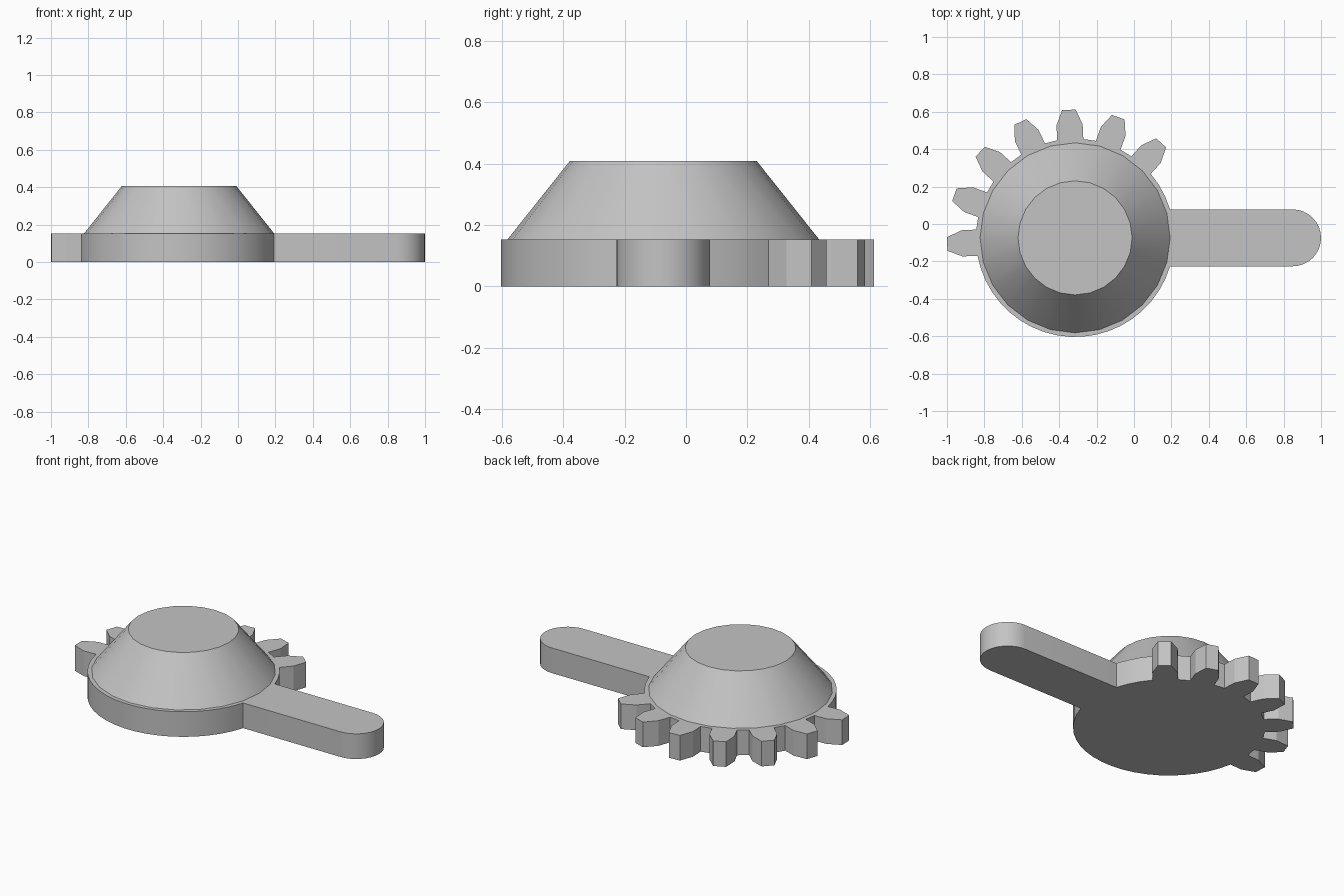
import bpy
import bmesh
from math import sin, cos, asin, radians, degrees
from mathutils import Vector, Matrix

cube = bpy.data.objects.get("Cube")
if cube:
    bpy.data.objects.remove(cube, do_unlink=True)

HUB = Vector((-0.315, -0.074, 0))
PLATE_H, TOP_H = 0.153, 0.408
RIM, LEVER_HALF, LEVER_END = 0.53, 0.152, 1.315
TOOTH_COUNT, TOOTH_FIRST, TOOTH_STEP = 7, 47.8, 22.5
ROOT_HALF, TIP_HALF, SHOULDER, TIP = 0.07, 0.036, 0.605, 0.685

grey = bpy.data.materials.new("plain grey")
grey.use_nodes = True
colour = (0.55, 0.55, 0.55, 1)
grey.diffuse_color = colour
grey.node_tree.nodes["Principled BSDF"].inputs["Base Color"].default_value = colour


def finish(name, bm, smooth_angle):
    bmesh.ops.recalc_face_normals(bm, faces=bm.faces)
    mesh = bpy.data.meshes.new(name)
    bm.to_mesh(mesh)
    bm.free()
    mesh.materials.append(grey)
    obj = bpy.data.objects.new(name, mesh)
    obj.location = HUB
    bpy.context.collection.objects.link(obj)
    bpy.ops.object.select_all(action="DESELECT")
    obj.select_set(True)
    bpy.context.view_layer.objects.active = obj
    bpy.ops.object.shade_smooth_by_angle(angle=radians(smooth_angle))
    return obj


def arc(radius, start, end, centre_x=0, step=7.5):
    """Points on an arc, angles in degrees."""
    n = max(1, round((end - start) / step))
    angles = [radians(start + (end - start) * i / n) for i in range(n + 1)]
    return [Vector((centre_x + radius * cos(a), radius * sin(a), 0)) for a in angles]


# Plate outline: rounded lever, then rim with a run of gear teeth, then plain rim
lever_angle = degrees(asin(LEVER_HALF / RIM))
tooth_angle = degrees(asin(ROOT_HALF / RIM))
outline = arc(LEVER_HALF, -90, 90, LEVER_END - LEVER_HALF, 11.25)
angle = lever_angle
for i in range(TOOTH_COUNT):
    mid = TOOTH_FIRST + i * TOOTH_STEP
    outline += arc(RIM, angle, mid - tooth_angle)
    turn = Matrix.Rotation(radians(mid), 3, "Z")
    for r, side in ((SHOULDER, -ROOT_HALF), (TIP, -TIP_HALF),
                    (TIP, TIP_HALF), (SHOULDER, ROOT_HALF)):
        outline.append(turn @ Vector((r, side, 0)))
    angle = mid + tooth_angle
outline += arc(RIM, angle, 360 - lever_angle)

bm = bmesh.new()
base = bm.faces.new([bm.verts.new(p) for p in outline])
lifted = bmesh.ops.extrude_face_region(bm, geom=[base], use_keep_orig=True)
bmesh.ops.translate(bm, vec=(0, 0, PLATE_H),
                    verts=[v for v in lifted["geom"] if isinstance(v, bmesh.types.BMVert)])
finish("toothed_plate_with_lever", bm, 20)

# Tapered knob on the plate
bm = bmesh.new()
bmesh.ops.create_cone(bm, cap_ends=True, segments=24, radius1=0.508, radius2=0.305,
                      depth=TOP_H - PLATE_H,
                      matrix=Matrix.Translation((0, 0, (TOP_H + PLATE_H) / 2)))
finish("tapered_knob", bm, 30)
